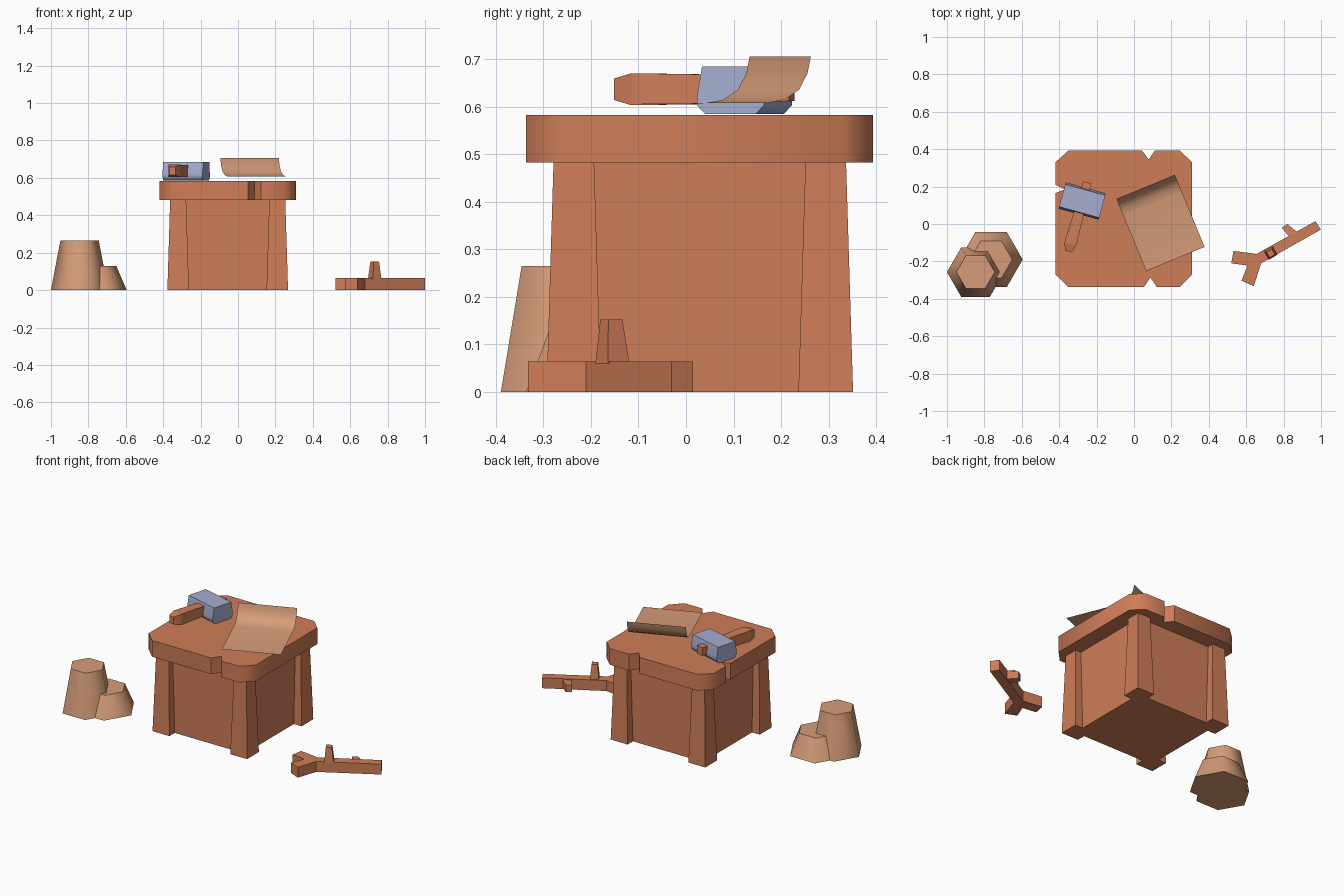
import bpy, bmesh
from math import radians, pi
from mathutils import Vector, Matrix

if "Cube" in bpy.data.objects:
    bpy.data.objects.remove(bpy.data.objects["Cube"])


def material(name, rgb):
    m = bpy.data.materials.new(name)
    m.use_nodes = True
    m.diffuse_color = (*rgb, 1)
    m.node_tree.nodes["Principled BSDF"].inputs["Base Color"].default_value = (*rgb, 1)
    return m


WOOD = material("red brown wood", (0.625, 0.205, 0.098))
TAN = material("pale tan", (0.675, 0.335, 0.19))
METAL = material("blue grey metal", (0.38, 0.42, 0.63))


def finish(bm, name, mat, smooth=None, matrix=None, closed=True):
    if matrix:
        bm.transform(matrix)
    if closed:
        bmesh.ops.recalc_face_normals(bm, faces=bm.faces)
    mesh = bpy.data.meshes.new(name)
    bm.to_mesh(mesh)
    bm.free()
    mesh.materials.append(mat)
    ob = bpy.data.objects.new(name, mesh)
    bpy.context.collection.objects.link(ob)
    if smooth:
        bpy.ops.object.select_all(action="DESELECT")
        ob.select_set(True)
        bpy.context.view_layer.objects.active = ob
        bpy.ops.object.shade_smooth_by_angle(angle=radians(smooth))
    return ob


def loft(name, rings, mat, smooth=None, matrix=None):
    """Skin a row of equal-sized rings and cap both ends."""
    bm = bmesh.new()
    rows = [[bm.verts.new(p) for p in ring] for ring in rings]
    n = len(rows[0])
    for a, b in zip(rows, rows[1:]):
        for i in range(n):
            j = (i + 1) % n
            bm.faces.new((a[i], a[j], b[j], b[i]))
    bm.faces.new(rows[0])
    bm.faces.new(rows[-1])
    return finish(bm, name, mat, smooth, matrix)


def slab(name, outline, z0, z1, mat, smooth=None):
    return loft(name, [[(x, y, z) for x, y in outline] for z in (z0, z1)], mat, smooth)


def taper(name, x, y, z0, z1, r0, r1, sides, mat, turn=0, smooth=None, lean=(0, 0)):
    """Upright tapered prism; r is the corner radius."""
    bm = bmesh.new()
    bmesh.ops.create_cone(bm, cap_ends=True, segments=sides, radius1=r0, radius2=r1, depth=z1 - z0)
    bm.transform(Matrix.Rotation(turn, 4, "Z"))
    for v in bm.verts:
        if v.co.z > 0:
            v.co += Vector((*lean, 0))
    return finish(bm, name, mat, smooth, Matrix.Translation((x, y, (z0 + z1) / 2)))


# Table top: chamfered square with three notches
CX, CY = -0.055, 0.029
top_outline = [
    (-0.35, -0.337), (0.053, -0.337), (0.088, -0.285), (0.122, -0.337), (0.245, -0.337),
    (0.31, -0.27), (0.31, 0.33), (0.245, 0.393),
    (0.112, 0.393), (0.078, 0.345), (0.043, 0.393), (-0.35, 0.393),
    (-0.42, 0.33), (-0.42, 0.21), (-0.37, 0.185), (-0.42, 0.165), (-0.42, -0.27),
]
slab("table_top", top_outline, 0.483, 0.583, WOOD, 50)

# Body and four tapering legs
half, root2 = 0.27, 2 ** 0.5
taper("table_body", CX, CY, 0, 0.49, half * root2, half * root2, 4, WOOD, pi / 4)
for side, sx in (("left", 1), ("right", -1)):
    for end, sy in (("front", -1), ("back", 1)):
        taper(f"{end}_{side}_leg", CX + sx * 0.265, CY + sy * 0.265, 0, 0.49,
              0.0575 * root2, 0.0425 * root2, 4, WOOD, pi / 4)

# Two hexagonal stumps
taper("tall_stump", -0.847, -0.257, 0, 0.265, 0.153, 0.1025, 6, TAN, pi / 6, 61)
taper("short_stump", -0.764, -0.19, 0, 0.13, 0.169, 0.113, 6, TAN, pi / 6, 61)

# Forked branch lying on the ground, with an upright twig and a side stub
branch_outline = [
    (0.97, 0.015), (0.999, -0.03), (0.68, -0.21), (0.64, -0.332), (0.575, -0.303),
    (0.607, -0.222), (0.52, -0.21), (0.532, -0.144), (0.655, -0.16),
]
slab("branch", branch_outline, 0, 0.064, WOOD)
taper("branch_twig", 0.731, -0.155, 0.06, 0.153, 0.037, 0.024, 4, WOOD,
      pi / 4 + radians(30), lean=(0, -0.002))
stub = []
for (ax, ay), (bx, by), z0, z1 in (((0.835, -0.075), (0.88, -0.05), 0.004, 0.06),
                                   ((0.79, -0.02), (0.82, 0.0), 0.011, 0.053)):
    stub.append([(ax, ay, z0), (bx, by, z0), (bx, by, z1), (ax, ay, z1)])
loft("branch_side_stub", stub, WOOD)

# Hammer: chamfered block head and a tapering handle through it
hammer = Matrix.Translation((-0.277, 0.123, 0.635)) @ Matrix.Rotation(radians(-15.4), 4, "Z")
section = [(0.055, -0.05), (0.073, -0.032), (0.073, -0.012), (0.062, 0.05)]
section += [(-y, z) for y, z in reversed(section)]
loft("hammer_head", [[(x, y, z) for y, z in section] for x in (-0.111, 0.111)], METAL, 50, hammer)

stations = [(-0.28, 0.036, 0.045), (-0.238, 0.065, 0.067), (-0.07, 0.055, 0.062), (0.103, 0.045, 0.05)]
rings = []
for y, w, h in stations:
    rings.append([(sx * w / 2, y, 0.002 + sz * h / 2)
                  for sx, sz in ((-1, -1), (1, -1), (1, 1), (-1, 1))])
loft("hammer_handle", rings, WOOD, None, hammer)

# Sheet curling up along its back edge
curl = [(0, 0.706), (0.008, 0.67), (0.027, 0.636), (0.06, 0.615), (0.1, 0.608), (0.417, 0.607)]
bm = bmesh.new()
rows = [[bm.verts.new((x, -d, z)) for x in (0, 0.338)] for d, z in curl]
for a, b in zip(rows, rows[1:]):
    bm.faces.new((a[0], b[0], b[1], a[1]))
finish(bm, "curled_sheet", TAN, 50,
       Matrix.Translation((-0.094, 0.134, 0)) @ Matrix.Rotation(radians(22.4), 4, "Z"), closed=False)
